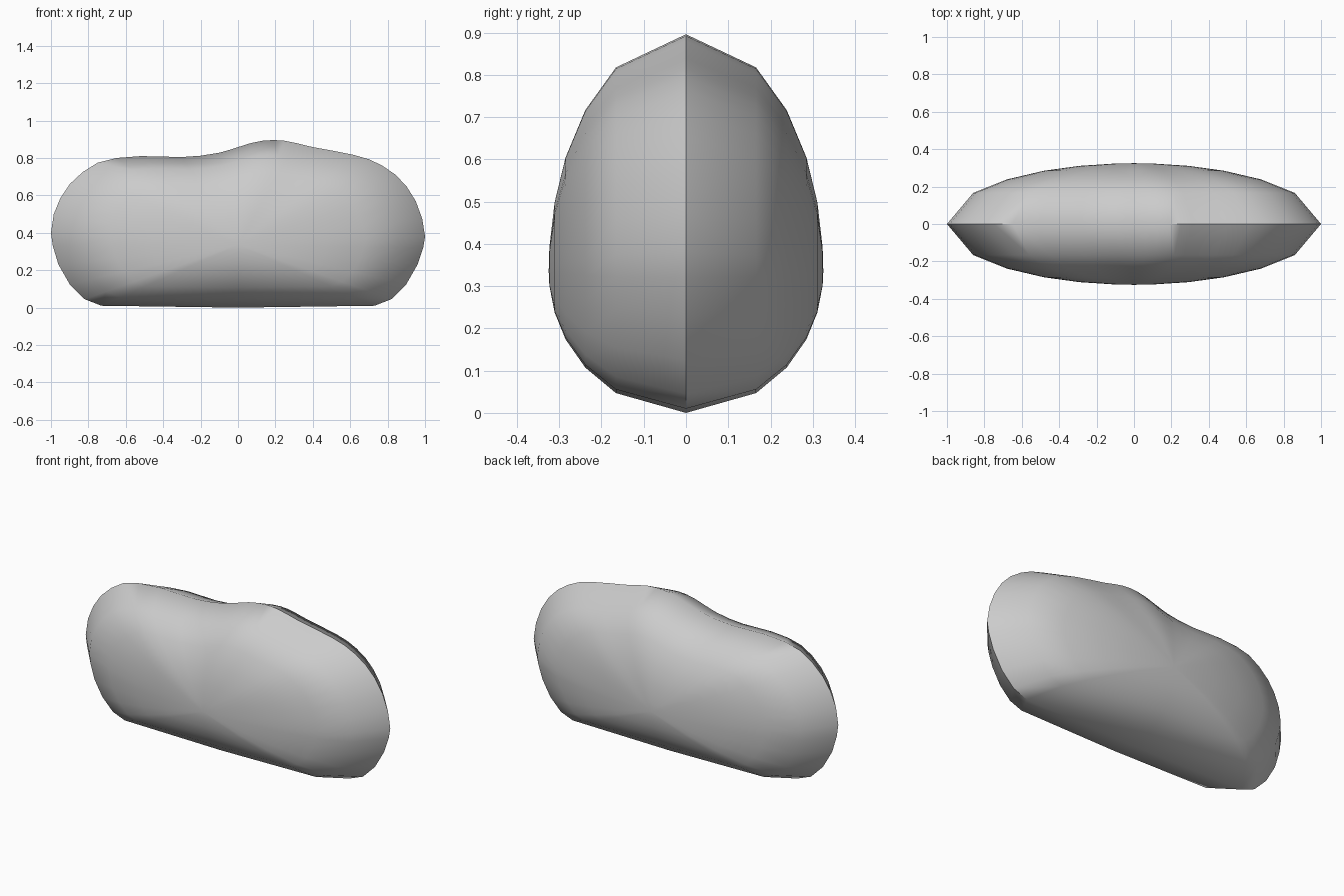
import bpy, bmesh, math

default = bpy.data.objects.get("Cube")
if default:
    bpy.data.objects.remove(default, do_unlink=True)

DEPTH = 0.325      # half thickness at the middle
CENTRE_Z = 0.335   # height of the point the rings shrink towards
RINGS = (0.86, 0.68, 0.48, 0.29, 0.1)

# Outer rim, clockwise from the lower left corner
RIM = [(-.73, .01), (-.82, .045), (-.9, .125), (-.96, .23), (-.99, .33),
       (-1, .4), (-.985, .5), (-.95, .585), (-.9, .66), (-.83, .725),
       (-.75, .775), (-.65, .8), (-.52, .81), (-.3, .805), (-.2, .812),
       (-.1, .828), (-.05, .842), (0, .858), (.07, .88), (.13, .892),
       (.19, .896), (.25, .892), (.31, .88), (.4, .858), (.5, .84),
       (.62, .816), (.7, .793), (.77, .76), (.84, .712), (.9, .65),
       (.95, .57), (.985, .475), (1, .38), (.99, .32), (.96, .23),
       (.9, .125), (.82, .045), (.73, .01), (0, 0)]

grey = bpy.data.materials.new("plain grey")
grey.use_nodes = True
colour = (0.6, 0.6, 0.6, 1)
grey.diffuse_color = colour
grey.node_tree.nodes["Principled BSDF"].inputs["Base Color"].default_value = colour


def ring(bm, scale, side):
    """A shrunken copy of the rim, pushed out along an elliptical bulge."""
    y = side * DEPTH * math.sqrt(1 - scale * scale)
    return [bm.verts.new((x * scale, y, CENTRE_Z + (z - CENTRE_Z) * scale))
            for x, z in RIM]


# Pillow body: two bulging halves that meet at a sharp rim
bm = bmesh.new()
rim = ring(bm, 1, 1)
count = len(RIM)
for side in (-1, 1):
    outer = rim
    for scale in RINGS:
        inner = ring(bm, scale, side)
        for i in range(count):
            j = (i + 1) % count
            bm.faces.new((outer[i], outer[j], inner[j], inner[i]))
        outer = inner
    tip = bm.verts.new((0, side * DEPTH, CENTRE_Z))
    for i in range(count):
        bm.faces.new((outer[i], outer[(i + 1) % count], tip))
bmesh.ops.recalc_face_normals(bm, faces=bm.faces)

mesh = bpy.data.meshes.new("pillow_body")
bm.to_mesh(mesh)
bm.free()
mesh.materials.append(grey)
body = bpy.data.objects.new("pillow_body", mesh)
bpy.context.collection.objects.link(body)

bpy.ops.object.select_all(action='DESELECT')
body.select_set(True)
bpy.context.view_layer.objects.active = body
bpy.ops.object.shade_smooth_by_angle(angle=math.radians(50))
